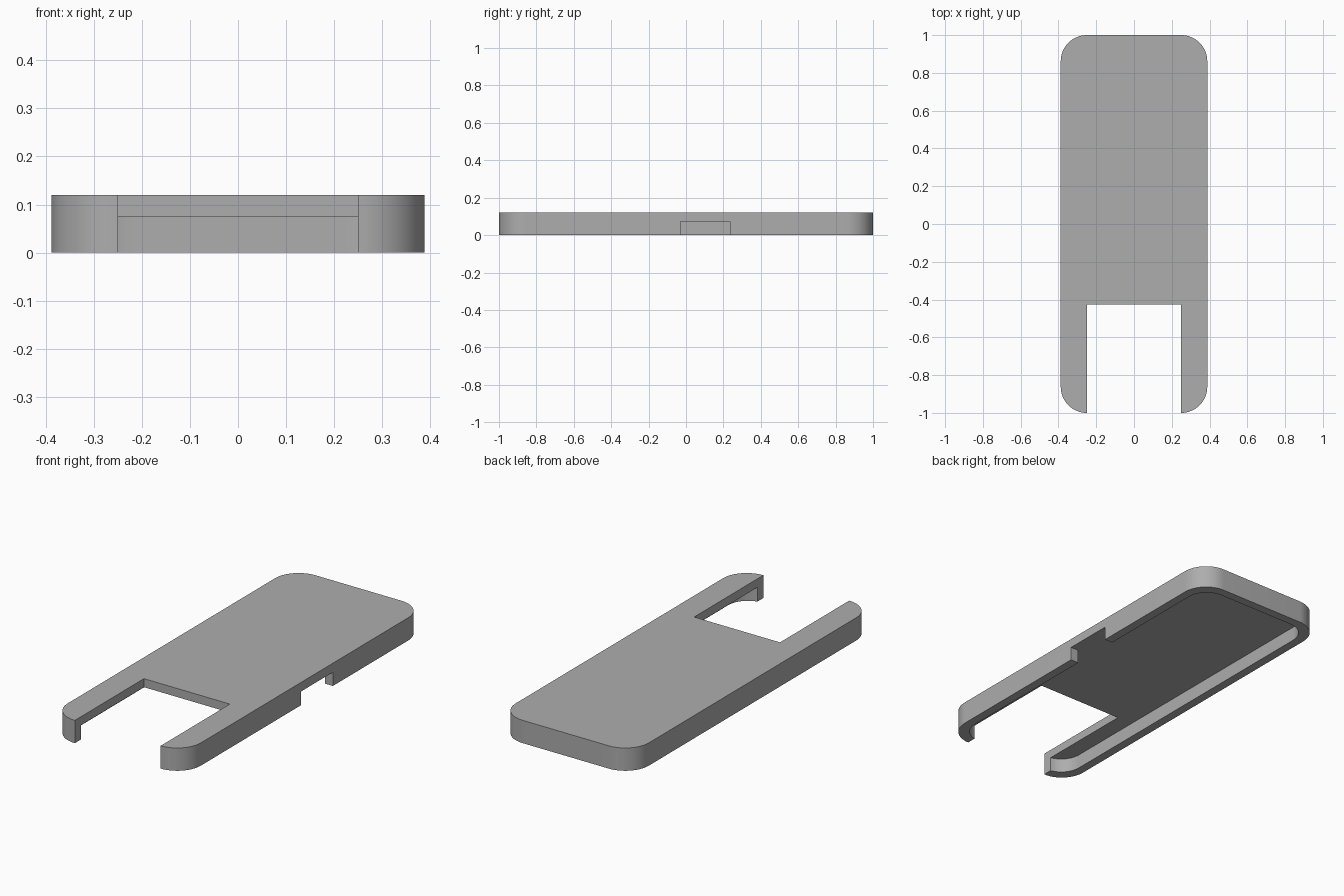
import bpy, bmesh, math

cube = bpy.data.objects.get("Cube")
if cube:
    bpy.data.objects.remove(cube, do_unlink=True)

HALF_W, HALF_L, HEIGHT = 0.388, 1.0, 0.12
RADIUS, WALL, CAVITY_TOP = 0.138, 0.047, 0.075

grey = bpy.data.materials.new("plain grey")
grey.use_nodes = True
COLOR = (0.42, 0.42, 0.42, 1)
grey.diffuse_color = COLOR
grey.node_tree.nodes["Principled BSDF"].inputs["Base Color"].default_value = COLOR


def prism(name, points, z0, z1):
    """Closed solid from a plan outline."""
    bm = bmesh.new()
    face = bm.faces.new([bm.verts.new((x, y, z0)) for x, y in points])
    ext = bmesh.ops.extrude_face_region(bm, geom=[face])
    for v in ext["geom"]:
        if isinstance(v, bmesh.types.BMVert):
            v.co.z = z1
    bmesh.ops.recalc_face_normals(bm, faces=bm.faces)
    mesh = bpy.data.meshes.new(name)
    bm.to_mesh(mesh)
    bm.free()
    mesh.materials.append(grey)
    obj = bpy.data.objects.new(name, mesh)
    bpy.context.collection.objects.link(obj)
    return obj


def rounded(hx, hy, r, steps=16):
    """Rounded rectangle outline, counter-clockwise."""
    pts = []
    for q, (sx, sy) in enumerate([(1, 1), (-1, 1), (-1, -1), (1, -1)]):
        for i in range(steps + 1):
            a = math.pi / 2 * (q + i / steps)
            pts.append((sx * (hx - r) + r * math.cos(a), sy * (hy - r) + r * math.sin(a)))
    return pts


def rect(x0, x1, y0, y1):
    return [(x0, y0), (x1, y0), (x1, y1), (x0, y1)]


# Case shell
case = prism("case_shell", rounded(HALF_W, HALF_L, RADIUS), 0, HEIGHT)

# Cavity underneath, front opening between the arms, notch in the left wall
cutters = [
    prism("cavity_cutter", rounded(HALF_W - WALL, HALF_L - WALL, RADIUS - WALL / 2), -0.1, CAVITY_TOP),
    prism("opening_cutter", rect(-0.25, 0.25, -1.2, -0.425), -0.2, 0.3),
    prism("notch_cutter", rect(0.3, 0.5, -0.03, 0.235), -0.15, CAVITY_TOP - 0.003),
]
bpy.context.view_layer.objects.active = case
for cutter in cutters:
    cutter.hide_render = True
    mod = case.modifiers.new(cutter.name, "BOOLEAN")
    mod.operation = "DIFFERENCE"
    mod.solver = "EXACT"
    mod.object = cutter
    bpy.ops.object.modifier_apply(modifier=mod.name)
for cutter in cutters:
    bpy.data.objects.remove(cutter, do_unlink=True)

# Smooth round corners, sharp edges
bpy.ops.object.select_all(action="DESELECT")
case.select_set(True)
bpy.ops.object.shade_smooth_by_angle(angle=math.radians(30))
